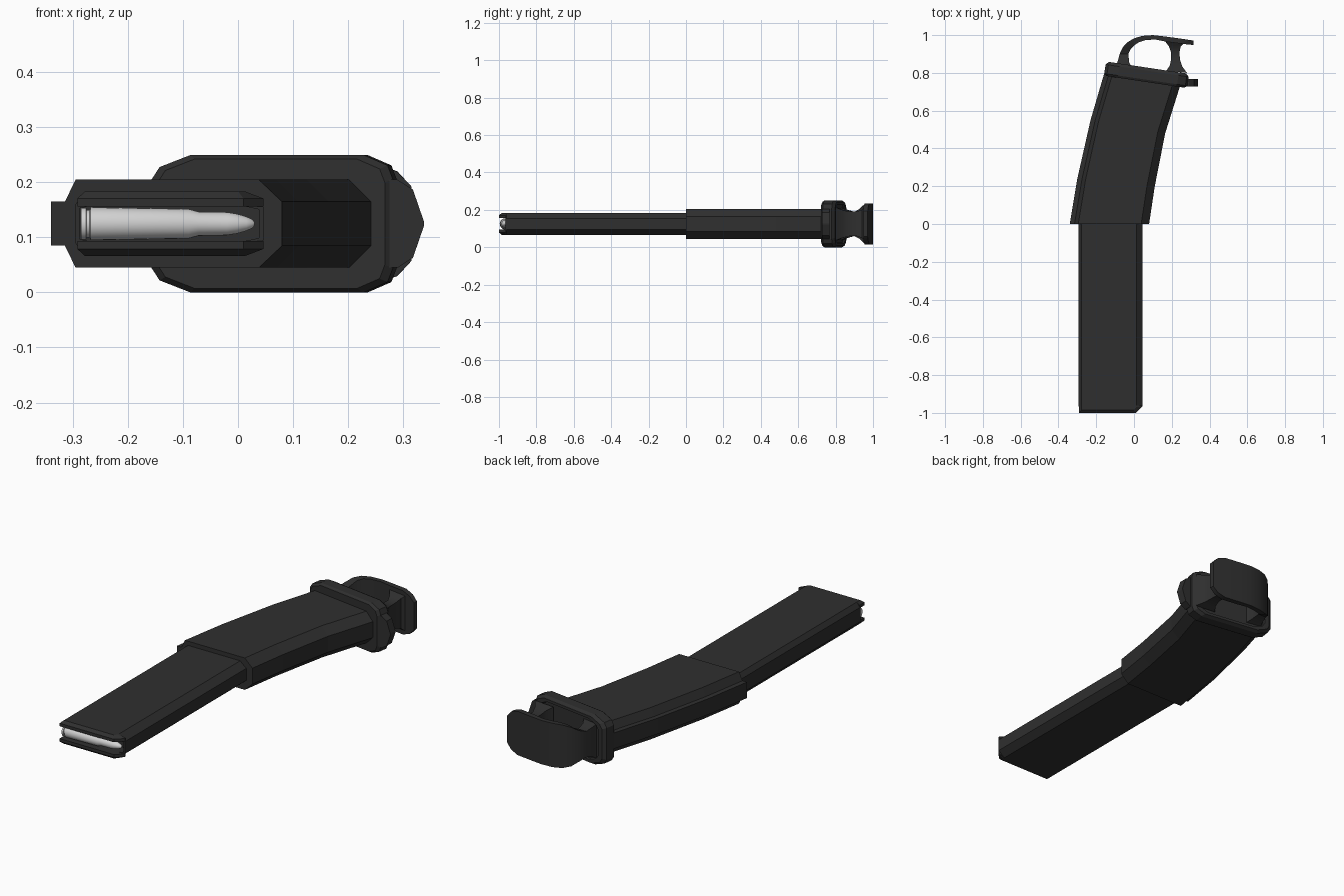
import bpy, bmesh, math

if "Cube" in bpy.data.objects:
    bpy.data.objects.remove(bpy.data.objects["Cube"])

ZC = 0.125  # the model is mirrored about this height


def material(name, v):
    m = bpy.data.materials.new(name)
    m.diffuse_color = (v, v, v, 1)
    m.use_nodes = True
    m.node_tree.nodes["Principled BSDF"].inputs["Base Color"].default_value = m.diffuse_color
    return m


BLACK = material("black_polymer", 0.028)
METAL = material("pale_metal", 0.65)


def skin(name, rings, mat, smooth=None):
    """Join closed rings of equal length into a capped solid."""
    bm = bmesh.new()
    loops = [[bm.verts.new(p) for p in r] for r in rings]
    n = len(loops[0])
    for a, b in zip(loops, loops[1:]):
        for i in range(n):
            j = (i + 1) % n
            bm.faces.new((a[i], a[j], b[j], b[i]))
    bm.faces.new(loops[0])
    bm.faces.new(loops[-1][::-1])
    bmesh.ops.recalc_face_normals(bm, faces=bm.faces)
    me = bpy.data.meshes.new(name)
    bm.to_mesh(me)
    bm.free()
    me.materials.append(mat)
    ob = bpy.data.objects.new(name, me)
    bpy.context.collection.objects.link(ob)
    if smooth:
        bpy.ops.object.select_all(action='DESELECT')
        ob.select_set(True)
        bpy.context.view_layer.objects.active = ob
        bpy.ops.object.shade_smooth_by_angle(angle=math.radians(smooth))
    return ob


def mirrored(half):
    """Close a half profile (x, z offset) by mirroring it in z."""
    return half + [(x, -z) for x, z in reversed(half)]


# Curved outer shell: one profile swept between back and front edge points
shell = mirrored([(0, .04), (.06, .04), (.107, .08), (.90, .08), (1, .04)])
stations = [((-.34, 0), (.08, 0)), ((-.30, .24), (.11, .20)),
            ((-.23, .55), (.165, .48)), ((-.148, .83), (.253, .76))]
skin("curved_shell", [[(b[0] + (f[0] - b[0]) * t, b[1] + (f[1] - b[1]) * t, ZC + z)
                       for t, z in shell] for b, f in stations], BLACK)

# Straight inner tube with an open pocket at the front
tube = mirrored([(-.295, .036), (-.278, .059), (.012, .059), (.046, .03)])
pocket = mirrored([(-.288, .028), (-.27, .032), (.01, .032), (.038, .026)])
skin("straight_tube", [[(x, y, ZC + z) for x, z in prof] for prof, y in
                       ((tube, .02), (tube, -.965), (pocket, -.965), (pocket, -.91))], BLACK)

# Feed lips above and below the cartridge
lip_inner = [(-.292, -.96), (-.292, -1), (.01, -1), (.046, -.965), (.046, -.96)]
lip_outer = [(-.278, -.96), (-.278, -.985), (.0, -.985), (.012, -.97), (.012, -.96)]
for s, nm in ((1, "upper"), (-1, "lower")):
    skin(nm + "_feed_lip", [[(x, y, ZC + s * .031) for x, y in lip_inner],
                            [(x, y, ZC + s * .046) for x, y in lip_inner],
                            [(x, y, ZC + s * .059) for x, y in lip_outer]], BLACK)

# Cartridge: turned profile lying along x
turn = [(-.285, .029), (-.276, .029), (-.275, .025), (-.270, .025), (-.268, .030),
        (-.09, .027), (-.072, .022), (-.02, .021), (-.002, .018), (.015, .013),
        (.026, .008), (.03, .003)]
skin("cartridge", [[(x, -.966 + r * math.cos(k * math.tau / 24),
                     ZC + r * math.sin(k * math.tau / 24)) for k in range(24)]
                   for x, r in turn], METAL, 30)

# Tilted base plate with bevelled rim and shallow recess
A = math.radians(8.5)
plate = mirrored([(-.222, .08), (-.207, .103), (-.15, .125),
                  (.168, .125), (.212, .106), (.222, .08)])


def tilted(x, n, z):
    return (.066 + x * math.cos(A) + n * math.sin(A),
            .79 - x * math.sin(A) + n * math.cos(A), ZC + z)


layers = [(-.038, .94), (-.026, 1), (.022, 1), (.038, .93), (.038, .82), (.028, .80)]
skin("base_plate", [[tilted(x * s, n, z * s) for x, z in plate] for n, s in layers], BLACK)

# Pointed latch tab on the front of the base plate
tab = mirrored([(.25, .08), (.29, .08), (.318, .062), (.338, .004)])
skin("latch_tab", [[(x, y, ZC + z) for x, z in tab] for y in (.727, .768)], BLACK)


# Pull loop: ribbons given as (outer point, inner point, half width)
def ribbon(name, spans):
    skin(name, [[(*o, ZC - w), (*o, ZC + w), (*i, ZC + w), (*i, ZC - w)]
                for o, i, w in spans], BLACK, 35)


ribbon("pull_loop", [
    ((-.095, .835), (-.01, .825), .088), ((-.085, .865), (-.025, .855), .075),
    ((-.076, .90), (-.03, .90), .065), ((-.06, .935), (-.018, .925), .078),
    ((-.035, .962), (.0, .945), .098), ((.0, .983), (.025, .962), .108),
    ((.045, .996), (.06, .973), .11), ((.10, 1.0), (.11, .977), .11),
    ((.17, .992), (.165, .966), .11), ((.25, .981), (.248, .955), .11),
    ((.29, .975), (.289, .95), .095), ((.315, .971), (.315, .948), .068)])
ribbon("loop_front_leg", [
    ((.265, .957), (.165, .967), .09), ((.247, .94), (.185, .94), .075),
    ((.241, .91), (.196, .91), .065), ((.243, .87), (.196, .87), .066),
    ((.255, .835), (.19, .84), .075), ((.28, .80), (.17, .81), .088)])
